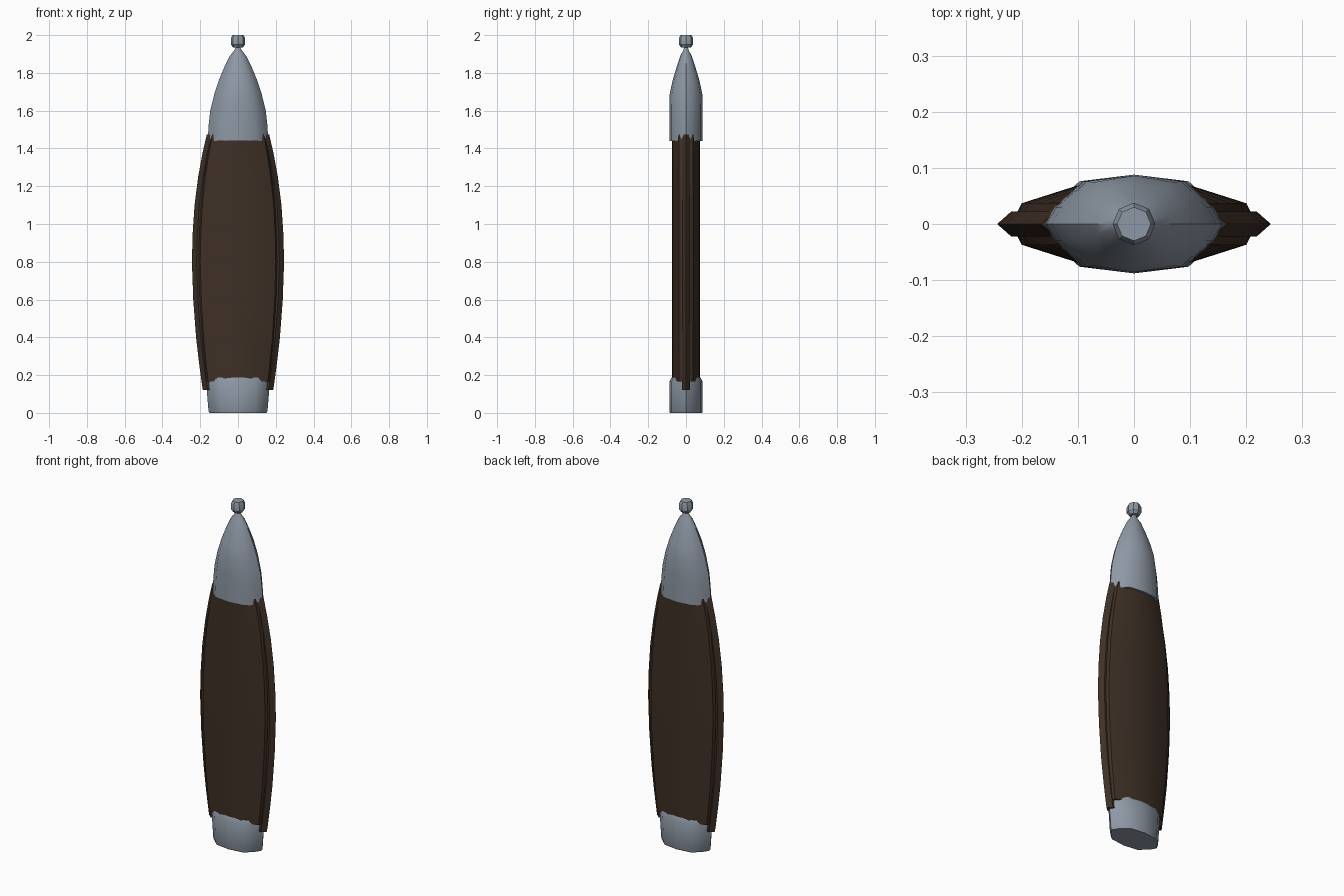
import bpy, bmesh, math

if "Cube" in bpy.data.objects:
    bpy.data.objects.remove(bpy.data.objects["Cube"], do_unlink=True)


def material(name, rgb):
    m = bpy.data.materials.new(name)
    m.use_nodes = True
    m.diffuse_color = (*rgb, 1)
    bsdf = m.node_tree.nodes["Principled BSDF"]
    bsdf.inputs["Base Color"].default_value = (*rgb, 1)
    bsdf.inputs["Roughness"].default_value = 0.6
    return m


steel = material("blue grey steel", (0.27, 0.315, 0.375))
leather = material("dark brown leather", (0.048, 0.029, 0.019))


def full_section(quarter):
    """Mirror a quarter outline, ordered from +y tip to +x tip, into a closed loop."""
    right = quarter + [(x, -y) for x, y in reversed(quarter[:-1])]
    return right + [(-x, y) for x, y in reversed(right[1:-1])]


def loft(name, rings, mat, angle):
    """Skin a stack of equal-sized rings and close both ends."""
    bm = bmesh.new()
    loops = [[bm.verts.new(p) for p in ring] for ring in rings]
    for a, b in zip(loops, loops[1:]):
        for i in range(len(a)):
            j = (i + 1) % len(a)
            bm.faces.new((a[i], a[j], b[j], b[i]))
    bm.faces.new(loops[0])
    bm.faces.new(loops[-1])
    bmesh.ops.recalc_face_normals(bm, faces=bm.faces)
    mesh = bpy.data.meshes.new(name)
    bm.to_mesh(mesh)
    bm.free()
    mesh.materials.append(mat)
    obj = bpy.data.objects.new(name, mesh)
    bpy.context.collection.objects.link(obj)
    bpy.ops.object.select_all(action='DESELECT')
    obj.select_set(True)
    bpy.context.view_layer.objects.active = obj
    bpy.ops.object.shade_smooth_by_angle(angle=math.radians(angle))
    return obj


# Half width of the sheath along its height
profile = [(0.12, 0.186), (0.165, 0.193), (0.27, 0.207), (0.4, 0.222),
           (0.6, 0.237), (0.8, 0.244), (0.95, 0.24), (1.1, 0.23),
           (1.25, 0.211), (1.38, 0.187), (1.475, 0.165)]

# Leather body, hidden inside both fittings at its ends
body_shape = full_section([(0, 0.075), (0.37, 0.072), (0.82, 0.037), (0.9, 0)])
loft("sheath_body",
     [[(x * w, y, z) for x, y in body_shape] for z, w in profile[1:]], leather, 40)

# Thin pointed seam running down each edge
for side, label in ((1, "left"), (-1, "right")):
    loft(label + "_edge_seam",
         [[(side * (w + dx), y, z) for dx, y in
           ((-0.07, 0.022), (-0.025, 0.022), (0, 0), (-0.025, -0.022), (-0.07, -0.022))]
          for z, w in profile], leather, 25)

# Steel fittings share one faceted oval outline
oval = full_section([(0, 1), (0.575, 0.865), (0.885, 0.34), (1, 0)])


def fitting(name, levels):
    loft(name, [[(x * w, y * d, z) for x, y in oval] for z, w, d in levels], steel, 45)


fitting("base_fitting", [(0, 0.15, 0.085), (0.008, 0.156, 0.088),
                         (0.165, 0.169, 0.088), (0.187, 0.168, 0.077)])
fitting("tip_fitting", [(1.44, 0.16, 0.088), (1.52, 0.156, 0.088),
                        (1.6, 0.147, 0.088), (1.69, 0.125, 0.086),
                        (1.76, 0.102, 0.071), (1.83, 0.073, 0.05),
                        (1.89, 0.043, 0.03), (1.92, 0.02, 0.014),
                        (1.94, 0.009, 0.009)])

# Eight-sided finial bead
loft("finial_bead",
     [[(r * math.cos(i * math.tau / 8), r * math.sin(i * math.tau / 8), z) for i in range(8)]
      for z, r in ((1.935, 0.026), (1.951, 0.038), (1.984, 0.038), (2.0, 0.03))], steel, 30)
